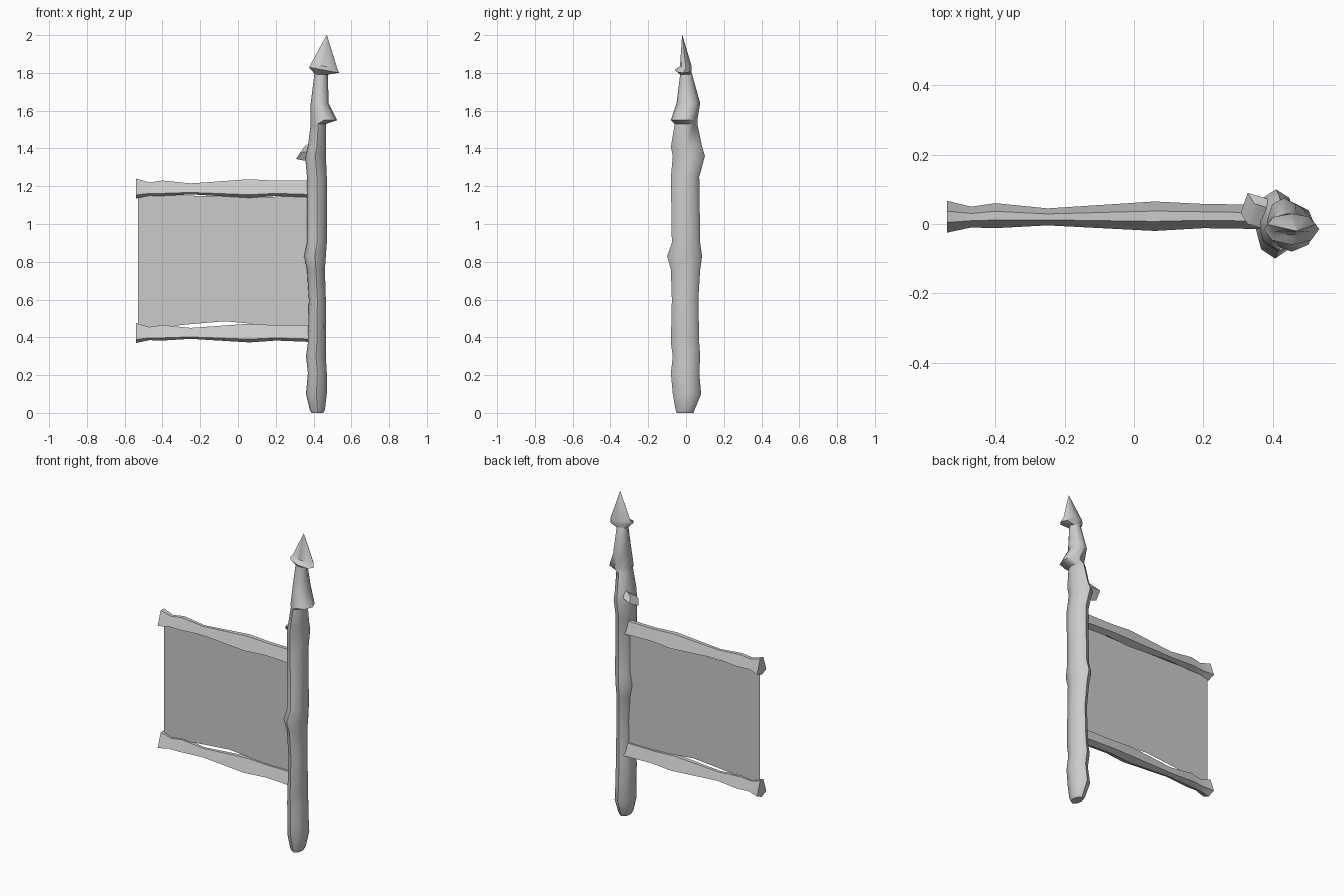
import bpy, bmesh
from math import cos, sin, tau, radians

cube = bpy.data.objects.get("Cube")
if cube:
    bpy.data.objects.remove(cube)

grey = bpy.data.materials.new("plain grey")
grey.use_nodes = True
grey.diffuse_color = (0.6, 0.6, 0.6, 1)
grey.node_tree.nodes["Principled BSDF"].inputs["Base Color"].default_value = (0.6, 0.6, 0.6, 1)


def finish(name, bm, angle=50):
    bmesh.ops.recalc_face_normals(bm, faces=bm.faces)
    mesh = bpy.data.meshes.new(name)
    bm.to_mesh(mesh)
    bm.free()
    mesh.materials.append(grey)
    ob = bpy.data.objects.new(name, mesh)
    bpy.context.collection.objects.link(ob)
    bpy.ops.object.select_all(action='DESELECT')
    ob.select_set(True)
    bpy.context.view_layer.objects.active = ob
    bpy.ops.object.shade_smooth_by_angle(angle=radians(angle))
    return ob


def loft(name, rings, angle=50):
    """Skin a list of rings of points and cap both ends."""
    bm = bmesh.new()
    loops = [[bm.verts.new(p) for p in ring] for ring in rings]
    n = len(loops[0])
    for a, b in zip(loops, loops[1:]):
        for i in range(n):
            j = (i + 1) % n
            bm.faces.new((a[i], a[j], b[j], b[i]))
    bm.faces.new(loops[0])
    bm.faces.new(loops[-1])
    return finish(name, bm, angle)


def oval(z, x0, x1, y0, y1, tilt=0, n=8):
    """Level ring filling a box in x and y, optionally sloping along x."""
    cx, cy, rx, ry = (x0 + x1) / 2, (y0 + y1) / 2, (x1 - x0) / 2, (y1 - y0) / 2
    return [(cx + rx * cos(tau * i / n), cy + ry * sin(tau * i / n),
             z + tilt * cos(tau * i / n)) for i in range(n)]


# Gnarled post: height, x range, y range
post = [(0, .39, .45, -.05, .04), (.015, .38, .46, -.055, .045),
        (.10, .36, .47, -.07, .08), (.21, .37, .47, -.08, .07),
        (.30, .36, .465, -.07, .075), (.37, .37, .465, -.08, .07),
        (.60, .375, .465, -.075, .065), (.76, .365, .46, -.08, .075),
        (.83, .35, .465, -.10, .085), (.90, .365, .47, -.075, .075),
        (1.25, .365, .47, -.08, .07), (1.36, .355, .465, -.07, .10),
        (1.41, .37, .465, -.08, .085), (1.53, .385, .465, -.06, .06),
        (1.55, .385, .525, -.08, .06), (1.64, .385, .48, -.05, .075),
        (1.80, .405, .475, -.03, .03)]
loft("post", [oval(*r) for r in post])

# Broken branch stub
loft("branch_stub", [[(x + a * .02, y + a * .3 * .045 + b * .045, z + c)
                      for a, b, c in ((0, -1, .0), (1, 0, h), (0, 1, .0), (-1, 0, -h))]
                     for x, y, z, h in ((.41, .02, 1.39, .06), (.345, .04, 1.38, .04),
                                        (.328, .045, 1.375, .03))])

# Spear point
loft("spear_point", [oval(1.79, .41, .47, -.03, .03),
                     oval(1.815, .375, .535, -.06, .03, -.015),
                     oval(1.835, .385, .525, -.032, .03, -.01),
                     oval(2.0, .469, .471, -.021, -.019)], 40)

# Two carved rails: x, y range, z range
rail = [(-.54, -.025, .067, 1.135, 1.24), (-.47, -.01, .05, 1.15, 1.22),
        (-.40, -.012, .06, 1.148, 1.23), (-.25, -.004, .045, 1.157, 1.215),
        (.06, -.02, .065, 1.138, 1.237), (.20, -.012, .058, 1.148, 1.229),
        (.40, -.015, .055, 1.14, 1.23)]
profile = ((-.35, 1), (.35, 1), (1, -.65), (0, -1), (-1, -.65))
for name, drop in (("upper_rail", 0), ("lower_rail", .765)):
    loft(name, [[(x, (y0 + y1) / 2 + u * (y1 - y0) / 2,
                  (z0 + z1) / 2 + v * (z1 - z0) / 2 - drop) for u, v in profile]
                for x, y0, y1, z0, z1 in rail], 30)

# Banner sheet with gently bowed lower edge
bm = bmesh.new()
edges = [(-.53, .455, 1.16), (-.45, .45, 1.155), (-.25, .47, 1.15),
         (-.07, .485, 1.146), (.15, .465, 1.143), (.41, .43, 1.15)]
low = [bm.verts.new((x, .022, a)) for x, a, b in edges]
top = [bm.verts.new((x, .022, b)) for x, a, b in edges]
for i in range(len(edges) - 1):
    bm.faces.new((low[i], low[i + 1], top[i + 1], top[i]))
finish("banner_sheet", bm)
